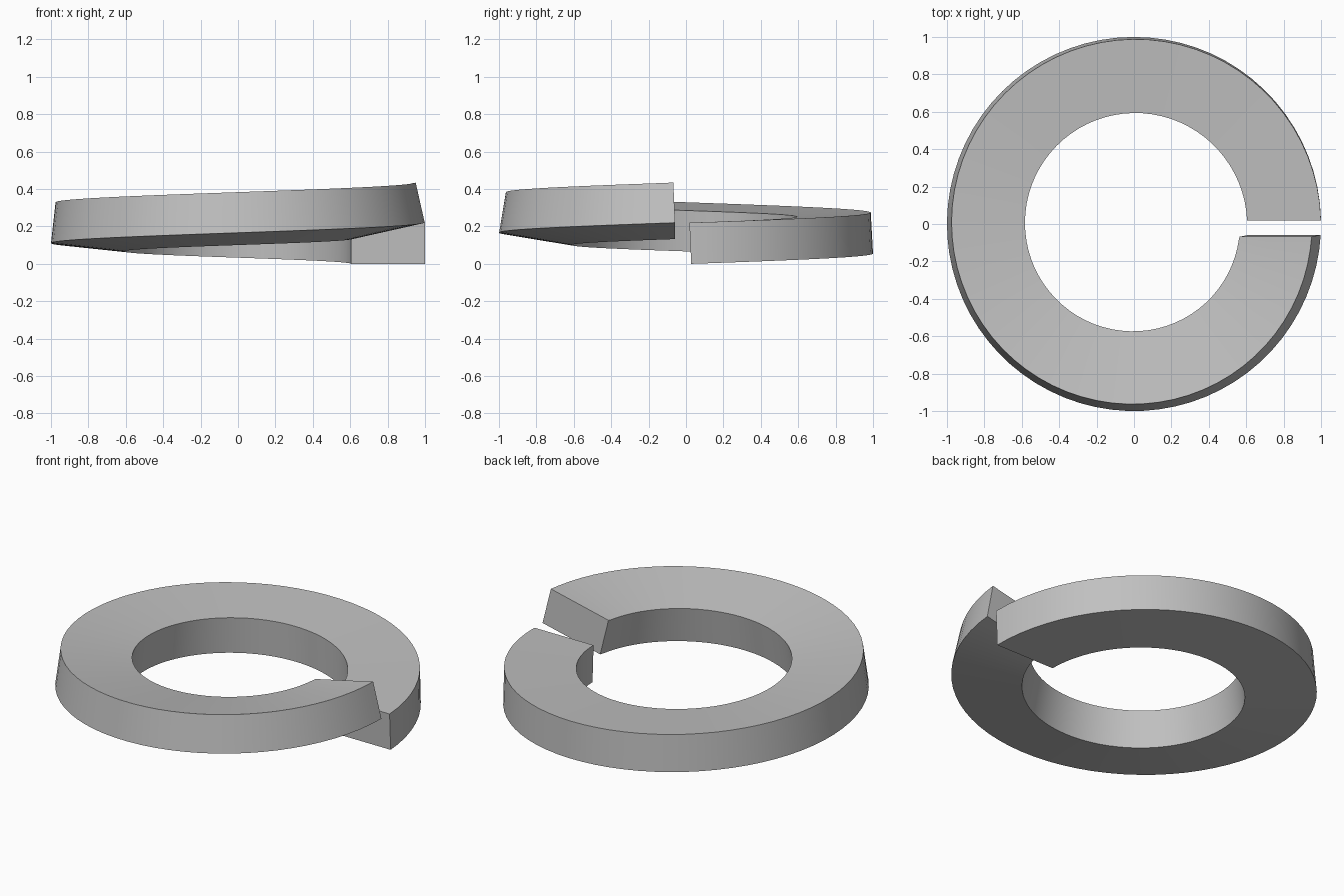
import bpy, bmesh, math

if "Cube" in bpy.data.objects:
    bpy.data.objects.remove(bpy.data.objects["Cube"], do_unlink=True)

# Brushed grey metal
steel = bpy.data.materials.new("steel_grey")
steel.use_nodes = True
steel.diffuse_color = (0.53, 0.53, 0.53, 1)
steel.node_tree.nodes["Principled BSDF"].inputs["Base Color"].default_value = (0.53, 0.53, 0.53, 1)

SEGMENTS = 72
RADIUS, WIDTH, HEIGHT = 1.0, 0.395, 0.22
RISE, TWIST = 0.22, math.radians(12.7)
START_Y, END_Y = 0.028, -0.058      # the two flat cut ends
LEAN = 0.01                         # ends lean with the helix


def section(t):
    """Rectangle tilted about its lower outer corner, as (radius, height)."""
    a = TWIST * t
    c, s = math.cos(a), math.sin(a)
    return [(RADIUS - u * c - v * s, RISE * t - u * s + v * c)
            for u, v in ((0, 0), (0, HEIGHT), (WIDTH, HEIGHT), (WIDTH, 0))]


# Sweep the twisting section along one rising turn
bm = bmesh.new()
first = math.asin(START_Y)
last = 2 * math.pi + math.asin(END_Y)
rings = []
for i in range(SEGMENTS + 1):
    t = i / SEGMENTS
    angle = first + (last - first) * t
    ring = []
    for k, (r, z) in enumerate(section(t)):
        x, y = r * math.cos(angle), r * math.sin(angle)
        if i in (0, SEGMENTS):
            y = (START_Y if i == 0 else END_Y) - (LEAN if k in (1, 2) else 0)
        ring.append(bm.verts.new((x, y, z)))
    rings.append(ring)

for a, b in zip(rings, rings[1:]):
    for k in range(4):
        n = (k + 1) % 4
        bm.faces.new((a[k], b[k], b[n], a[n]))
bm.faces.new(rings[0])
bm.faces.new(rings[-1][::-1])
bmesh.ops.recalc_face_normals(bm, faces=bm.faces)

mesh = bpy.data.meshes.new("split_ring")
bm.to_mesh(mesh)
bm.free()
mesh.materials.append(steel)
ring_obj = bpy.data.objects.new("split_ring", mesh)
bpy.context.collection.objects.link(ring_obj)

# Smooth curved walls, sharp corners
bpy.ops.object.select_all(action='DESELECT')
ring_obj.select_set(True)
bpy.context.view_layer.objects.active = ring_obj
bpy.ops.object.shade_smooth_by_angle(angle=math.radians(30))
